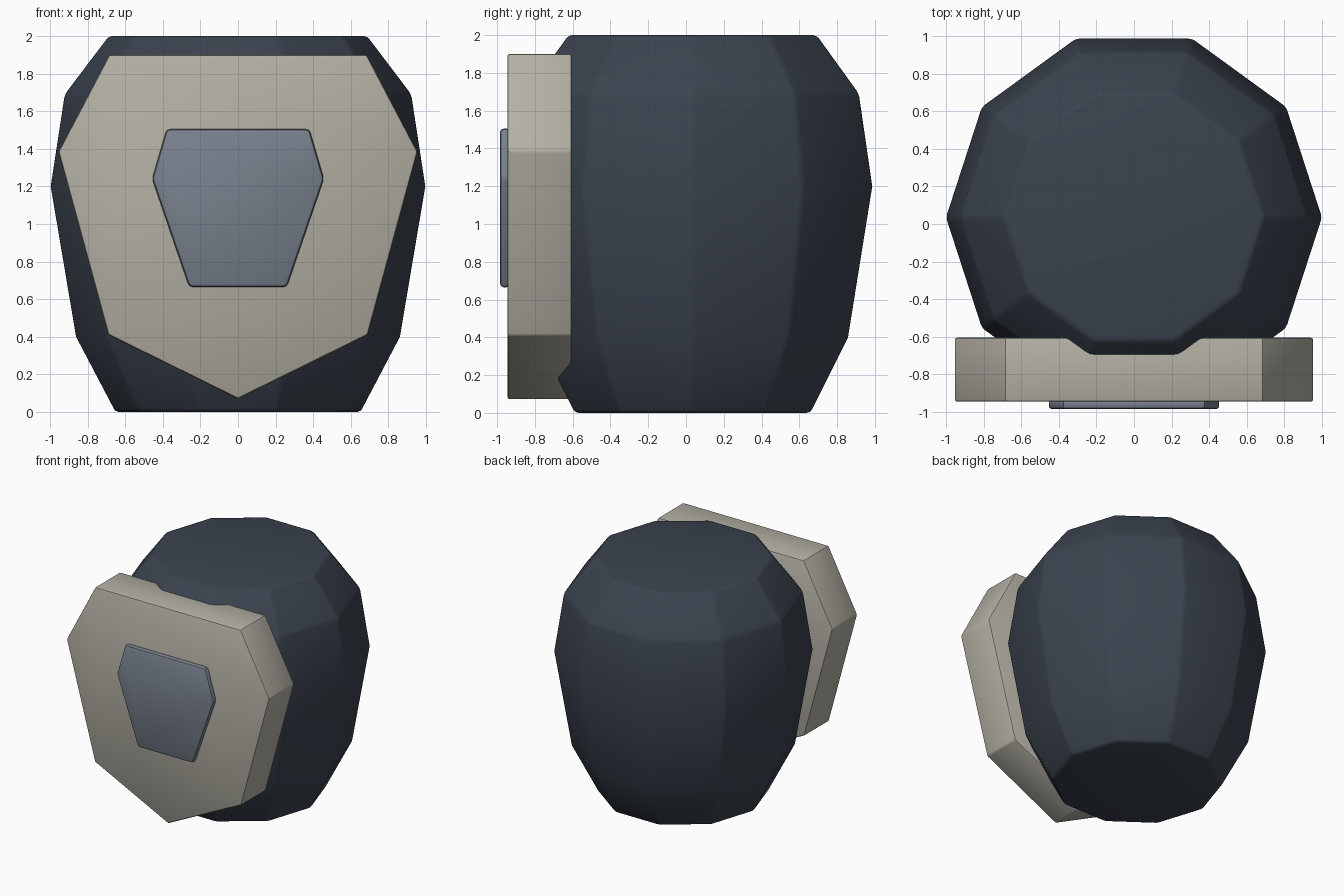
import bpy
import bmesh
import math

cube = bpy.data.objects.get("Cube")
if cube:
    bpy.data.objects.remove(cube, do_unlink=True)


def material(name, rgb):
    mat = bpy.data.materials.new(name)
    mat.use_nodes = True
    mat.diffuse_color = (*rgb, 1)
    mat.node_tree.nodes["Principled BSDF"].inputs["Base Color"].default_value = (*rgb, 1)
    return mat


def finish(name, bm, mat, bevel):
    """Turn a bmesh into a softly bevelled object."""
    bmesh.ops.recalc_face_normals(bm, faces=bm.faces)
    mesh = bpy.data.meshes.new(name)
    bm.to_mesh(mesh)
    bm.free()
    mesh.materials.append(mat)
    obj = bpy.data.objects.new(name, mesh)
    bpy.context.collection.objects.link(obj)
    mod = obj.modifiers.new("soft_edges", "BEVEL")
    mod.width = bevel
    mod.segments = 2
    mod.limit_method = "ANGLE"
    mod.angle_limit = math.radians(20)
    bpy.ops.object.select_all(action="DESELECT")
    bpy.context.view_layer.objects.active = obj
    obj.select_set(True)
    bpy.ops.object.modifier_apply(modifier=mod.name)
    bpy.ops.object.shade_smooth_by_angle(angle=math.radians(30))
    return obj


def lathe(name, profile, sides, centre_y, mat, bevel):
    """Stack of regular polygon rings, capped at both ends."""
    bm = bmesh.new()
    rings = []
    for radius, z in profile:
        angles = [math.tau * i / sides for i in range(sides)]
        rings.append([bm.verts.new((radius * math.cos(a),
                                    centre_y + radius * math.sin(a), z)) for a in angles])
    for low, high in zip(rings, rings[1:]):
        for i in range(sides):
            j = (i + 1) % sides
            bm.faces.new((low[i], low[j], high[j], high[i]))
    bm.faces.new(rings[0])
    bm.faces.new(rings[-1])
    return finish(name, bm, mat, bevel)


def plate(name, half_outline, front, back, mat, bevel):
    """Mirror a right-hand outline (top to bottom) and extrude it along y."""
    mirrored = [(-x, z) for x, z in reversed(half_outline) if x > 0]
    bm = bmesh.new()
    face = bm.faces.new([bm.verts.new((x, front, z)) for x, z in half_outline + mirrored])
    side = bmesh.ops.extrude_face_region(bm, geom=[face])["geom"]
    moved = [v for v in side if isinstance(v, bmesh.types.BMVert)]
    bmesh.ops.translate(bm, verts=moved, vec=(0, back - front, 0))
    # Extruding can leave the starting cap out, so close any open boundary
    bmesh.ops.holes_fill(bm, edges=[e for e in bm.edges if e.is_boundary])
    return finish(name, bm, mat, bevel)


navy = material("dark_navy", (0.044, 0.056, 0.078))
stone = material("warm_grey", (0.45, 0.43, 0.37))
slate = material("slate_blue", (0.19, 0.22, 0.27))

# Ten-sided barrel body
lathe("body", [(0.655, 0), (0.865, 0.4), (1.0, 1.2), (0.925, 1.69), (0.69, 2.0)],
      10, 0.035, navy, 0.02)

# Thick shield-shaped plate on the front
plate("front_plate", [(0.685, 1.9), (0.955, 1.385), (0.69, 0.41), (0, 0.07)],
      -0.945, -0.605, stone, 0.012)

# Small raised panel in the middle of the plate
plate("centre_panel", [(0.38, 1.505), (0.457, 1.24), (0.26, 0.665)],
      -0.985, -0.93, slate, 0.02)
